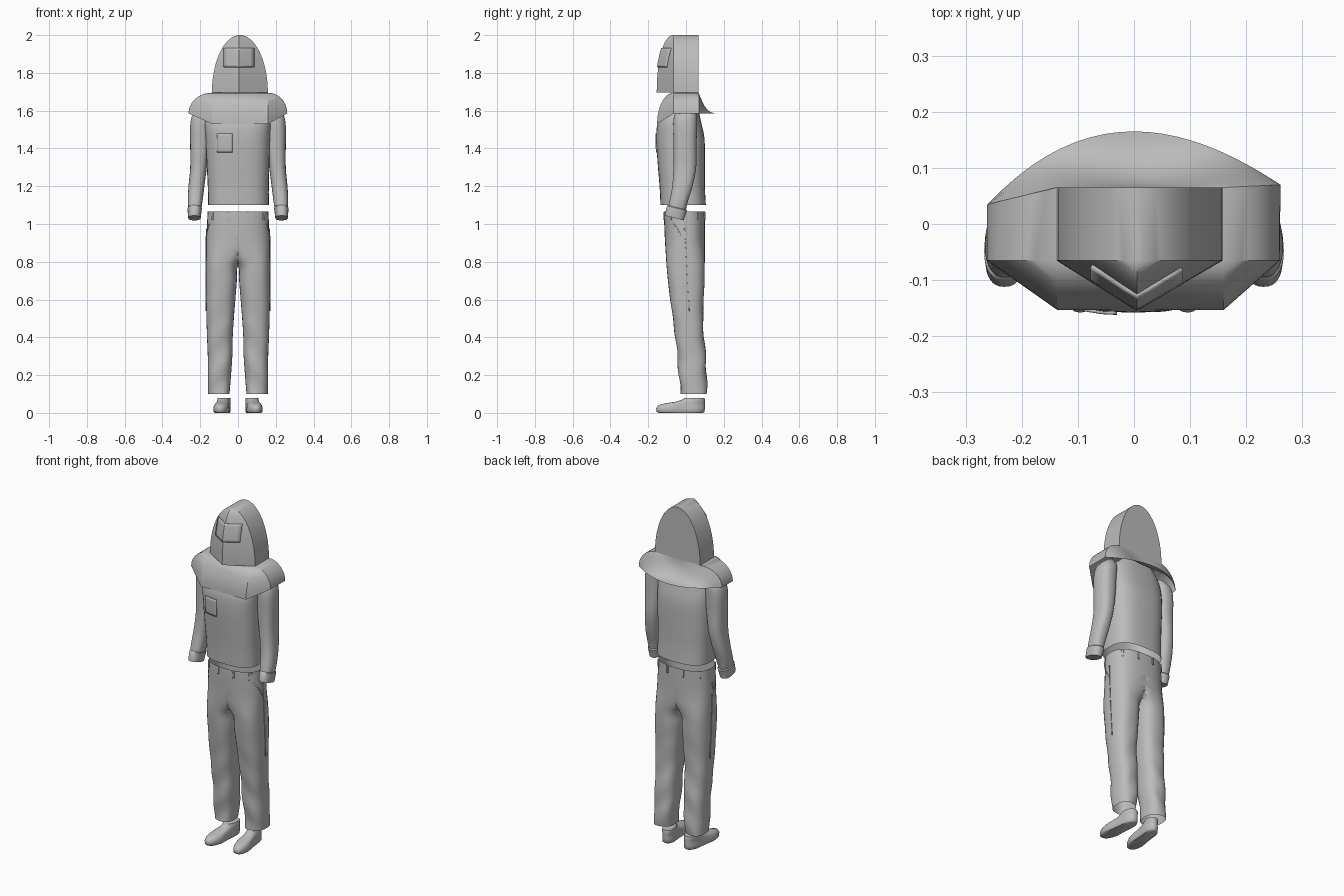
import bpy, bmesh
from math import sin, cos, pi, radians
from mathutils import Vector
from mathutils.bvhtree import BVHTree

if "Cube" in bpy.data.objects:
    bpy.data.objects.remove(bpy.data.objects["Cube"])

grey = bpy.data.materials.new("plain grey")
grey.use_nodes = True
grey.diffuse_color = (0.5, 0.5, 0.5, 1)
grey.node_tree.nodes["Principled BSDF"].inputs["Base Color"].default_value = (0.5, 0.5, 0.5, 1)


def finish(name, bm, angle=40):
    """Turn a bmesh into a smooth-shaded object with sharp edges kept."""
    bmesh.ops.recalc_face_normals(bm, faces=bm.faces)
    mesh = bpy.data.meshes.new(name)
    bm.to_mesh(mesh)
    bm.free()
    mesh.materials.append(grey)
    obj = bpy.data.objects.new(name, mesh)
    bpy.context.collection.objects.link(obj)
    bpy.ops.object.select_all(action="DESELECT")
    obj.select_set(True)
    bpy.context.view_layer.objects.active = obj
    bpy.ops.object.shade_smooth_by_angle(angle=radians(angle))
    return obj


def skin(rings, closed=True, caps=(False, False)):
    """Join rings of points with quads."""
    bm = bmesh.new()
    rows = [[bm.verts.new(p) for p in ring] for ring in rings]
    n = len(rows[0])
    for a, b in zip(rows, rows[1:]):
        for i in range(n if closed else n - 1):
            j = (i + 1) % n
            bm.faces.new((a[i], a[j], b[j], b[i]))
    for row, cap in zip((rows[0], rows[-1]), caps):
        if cap:
            bm.faces.new(row)
    return bm


def oval(z, x0, x1, y0, y1, power=2.4, n=32):
    """Rounded-box ring filling the given extents at height z."""
    def bend(v):
        return (1 if v > 0 else -1) * abs(v) ** (2 / power)
    angles = [2 * pi * i / n for i in range(n)]
    return [Vector(((x0 + x1) / 2 + (x1 - x0) / 2 * bend(cos(a)),
                    (y0 + y1) / 2 + (y1 - y0) / 2 * bend(sin(a)), z)) for a in angles]


def smooth_rows(rows, steps=4):
    """Interpolate a table of section rows with a soft spline."""
    out = []
    for i in range(len(rows) - 1):
        p = [rows[max(0, min(len(rows) - 1, i + k))] for k in (-1, 0, 1, 2)]
        for s in range(steps):
            t = s / steps
            out.append([b + t / 2 * (c - a + t * (2 * a - 5 * b + 4 * c - d + t * (3 * (b - c) + d - a)))
                        for a, b, c, d in zip(*p)])
    return out + [rows[-1]]


def mirrored(obj, merge=False):
    mod = obj.modifiers.new("mirror", "MIRROR")
    mod.use_mirror_merge = merge
    return obj


def plate(name, target, u, z, side, slant=0.0, thick=0.006):
    """Thin patch projected on a target from side -y, +y or +x."""
    bm = bmesh.new()
    bm.from_mesh(target.data)
    tree = BVHTree.FromBMesh(bm)
    bm.free()
    normal = {"front": Vector((0, -1, 0)), "back": Vector((0, 1, 0)), "left": Vector((1, 0, 0))}[side]
    rings = []
    for k in range(9):
        h = z[0] + (z[1] - z[0]) * k / 8
        row = []
        for i in range(9):
            a = u[0] + (u[1] - u[0]) * i / 8 + slant * k / 8
            start = Vector((0, a, h)) if side == "left" else Vector((a, 0, h))
            hit = tree.ray_cast(start + normal, -normal)[0]
            row.append((hit or start) + normal * 0.002)
        rings.append(row)
    obj = finish(name, skin(rings, closed=False))
    solid = obj.modifiers.new("thickness", "SOLIDIFY")
    solid.thickness = thick
    solid.offset = 0
    return obj


# Hood: arched block with a wedge-shaped face
rings = []
for k in range(25):
    a = pi / 2 * k / 24
    w, z = max(0.148 * cos(a), 0.001), 1.695 + 0.305 * sin(a)
    nose = -0.065 - 0.09 * cos(a) ** 0.9
    rings.append([Vector(p) for p in ((0.01 - w, 0.065, z), (0.01 - w, -0.065, z), (0.005, nose, z),
                                      (0.01 + w, -0.065, z), (0.01 + w, 0.065, z))])
hood = finish("hood", skin(rings, caps=(True, True)), 30)
plate("visor", hood, (-0.075, 0.085), (1.83, 1.93), "front", thick=0.009)

# Shoulder cape: inner neckline swept to an outer hem, flaring at the back
pairs = [((-0.137, 0.065), (-0.262, 0.035, 1.585), 0),
         ((-0.137, -0.065), (-0.262, -0.065, 1.585), 0),
         ((-0.137, -0.065), (-0.137, -0.153, 1.53), 0),
         ((0.158, -0.065), (0.16, -0.153, 1.53), 0),
         ((0.158, -0.065), (0.26, -0.065, 1.585), 0)]
for k in range(21):
    s = 1 - k / 10
    pairs.append(((0.01 + 0.148 * s, 0.065),
                  (0.261 * s, 0.165 - (0.1125 - 0.0175 * s) * s * s, 1.585), 1 - s * s))
rings = []
for k in range(11):
    t = pi / 2 * k / 10
    ring = []
    for (ix, iy), (ox, oy, oz), c in pairs:
        out = (1 - c) * sin(t) + c * (1 - cos(t))
        drop = (1 - c) * (1 - cos(t)) + c * sin(t)
        ring.append(Vector((ix + (ox - ix) * out, iy + (oy - iy) * out, 1.695 + (oz - 1.695) * drop)))
    rings.append(ring)
bm = skin(rings)
bmesh.ops.remove_doubles(bm, verts=bm.verts, dist=0.0005)
finish("shoulder_cape", bm, 28)

# Shirt body, open at the hem: z, x0, x1, y0, y1
shirt_rows = [(1.1, -0.158, 0.163, -0.135, 0.105), (1.2, -0.16, 0.163, -0.14, 0.1),
              (1.32, -0.166, 0.166, -0.15, 0.1), (1.45, -0.172, 0.17, -0.158, 0.098),
              (1.54, -0.175, 0.172, -0.148, 0.08), (1.61, -0.15, 0.15, -0.1, 0.065),
              (1.66, -0.1, 0.1, -0.06, 0.055)]
shirt = finish("shirt_body", skin([oval(*r, 2.8) for r in smooth_rows(shirt_rows)], caps=(False, True)))
plate("chest_pocket", shirt, (-0.11, -0.03), (1.38, 1.48), "front")

# Sleeves, bent slightly forward at the elbow
sleeve_rows = [(1.075, 0.196, 0.262, -0.098, -0.002), (1.12, 0.188, 0.266, -0.088, 0.01),
               (1.2, 0.178, 0.262, -0.073, 0.035), (1.3, 0.165, 0.253, -0.066, 0.054),
               (1.42, 0.15, 0.253, -0.066, 0.056), (1.52, 0.145, 0.253, -0.068, 0.058),
               (1.58, 0.14, 0.24, -0.06, 0.055), (1.62, 0.15, 0.2, -0.03, 0.03)]
mirrored(finish("sleeve", skin([oval(*r) for r in smooth_rows(sleeve_rows)], caps=(False, True))))

# Cuffs
cuff_rows = [(1.03, 0.198, 0.264, -0.112, -0.012), (1.035, 0.197, 0.265, -0.112, -0.011),
             (1.085, 0.191, 0.267, -0.1, 0.004), (1.09, 0.196, 0.262, -0.095, 0.0)]
cuff = skin([oval(*r) for r in cuff_rows], caps=(True, False))
for v in cuff.verts:
    v.co.z -= 0.25 * (v.co.y + 0.055)
mirrored(finish("cuff", cuff))

# Trousers: one leg clipped at the centre plane, then mirrored
leg_rows = [(0.1, 0.045, 0.158, -0.03, 0.107), (0.2, 0.037, 0.16, -0.037, 0.11),
            (0.3, 0.03, 0.16, -0.046, 0.104), (0.4, 0.028, 0.164, -0.056, 0.096),
            (0.5, 0.022, 0.167, -0.07, 0.09), (0.6, 0.014, 0.169, -0.083, 0.094),
            (0.7, 0.006, 0.17, -0.096, 0.098), (0.78, 0.0, 0.169, -0.103, 0.099),
            (0.84, -0.06, 0.169, -0.107, 0.1), (0.92, -0.16, 0.168, -0.112, 0.1),
            (1.02, -0.163, 0.163, -0.116, 0.1), (1.065, -0.161, 0.161, -0.116, 0.1)]
leg_rings = [oval(*r, 2.5) for r in smooth_rows(leg_rows)]
for ring in leg_rings:
    for p in ring:
        p.x = max(p.x, 0.0)
        fold = max(0, 0.75 - p.z) * 0.008
        p.y += fold * sin(p.z * 34 + p.x * 30)
bm = skin(leg_rings)
inner = [f for f in bm.faces if f.calc_center_median().z > 0.79 and all(v.co.x < 0.0001 for v in f.verts)]
bmesh.ops.delete(bm, geom=inner, context="FACES")
trousers = mirrored(finish("trousers", bm, 60), merge=True)

# Belt loops, side seams and slanted pockets
for side in ("front", "back"):
    for x in (0.05, 0.135):
        mirrored(plate("belt_loop", trousers, (x - 0.005, x + 0.005), (1.02, 1.063), side))
mirrored(plate("side_seam", trousers, (0.015, 0.02), (0.54, 0.98), "left", -0.025, 0.003))
mirrored(plate("pocket_edge", trousers, (-0.006, 0.0), (0.9, 1.0), "left", -0.06, 0.003))

# Shoes, toes turned slightly outward
shoe_rows = [(0.0, -0.04, 0.04, -0.145, 0.09), (0.006, -0.045, 0.045, -0.155, 0.098),
             (0.025, -0.045, 0.045, -0.158, 0.1), (0.04, -0.042, 0.042, -0.148, 0.1),
             (0.05, -0.04, 0.04, -0.115, 0.1), (0.06, -0.038, 0.038, -0.05, 0.1),
             (0.07, -0.036, 0.036, -0.02, 0.1), (0.08, -0.034, 0.034, -0.008, 0.097)]
bm = skin([oval(*r, 2.3) for r in shoe_rows], caps=(True, True))
for v in bm.verts:
    v.co.x *= 1 - 0.18 * sin(max(0, min(1, (v.co.y + 0.08) / 0.14)) * pi)
    v.co.x += 0.08 - 0.1 * v.co.y
mirrored(finish("shoe", bm, 50))
